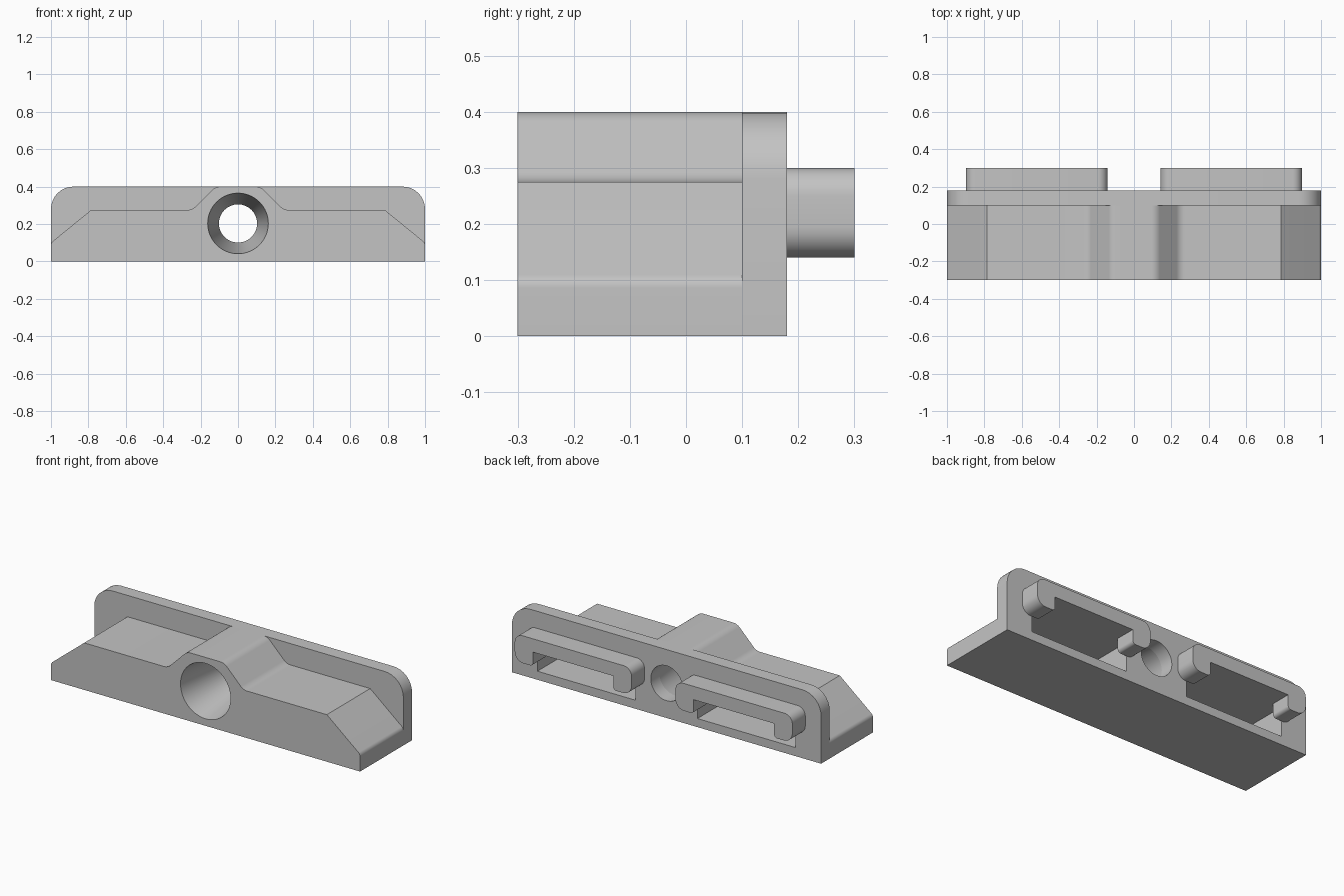
import bpy, bmesh, math
from mathutils import Vector, Matrix

cube = bpy.data.objects.get("Cube")
if cube:
    bpy.data.objects.remove(cube, do_unlink=True)

grey = bpy.data.materials.new("light_grey")
grey.use_nodes = True
COLOUR = (0.55, 0.55, 0.55, 1)
grey.diffuse_color = COLOUR
grey.node_tree.nodes["Principled BSDF"].inputs["Base Color"].default_value = COLOUR


def rounded(corners, steps=8):
    """Turn (x, z, radius) corners into an outline with true arc fillets."""
    out = []
    for i, (x, z, r) in enumerate(corners):
        p = Vector((x, z))
        if r == 0:
            out.append(p)
            continue
        a = (Vector(corners[i - 1][:2]) - p).normalized()
        b = (Vector(corners[(i + 1) % len(corners)][:2]) - p).normalized()
        half = a.angle(b) / 2
        centre = p + (a + b).normalized() * (r / math.sin(half))
        start = p + a * (r / math.tan(half)) - centre
        end = p + b * (r / math.tan(half)) - centre
        sweep = start.angle_signed(end)
        for k in range(steps + 1):
            out.append(centre + Matrix.Rotation(-sweep * k / steps, 2) @ start)
    return out


def finish(name, bm):
    bmesh.ops.recalc_face_normals(bm, faces=bm.faces)
    mesh = bpy.data.meshes.new(name)
    bm.to_mesh(mesh)
    bm.free()
    mesh.materials.append(grey)
    ob = bpy.data.objects.new(name, mesh)
    bpy.context.collection.objects.link(ob)
    return ob


def extrude(name, corners, y0, y1):
    bm = bmesh.new()
    face = bm.faces.new([bm.verts.new((p.x, y0, p.y)) for p in rounded(corners)])
    geom = bmesh.ops.extrude_face_region(bm, geom=[face])["geom"]
    verts = [g for g in geom if isinstance(g, bmesh.types.BMVert)]
    bmesh.ops.translate(bm, verts=verts, vec=(0, y1 - y0, 0))
    if not any(len(f.verts) == len(face.verts) and f.calc_center_median().y < y0 + 1e-5
               for f in bm.faces):
        bm.faces.new(face.verts)
    return finish(name, bm)


def bore(name, y0, y1, r0, r1):
    bm = bmesh.new()
    place = Matrix.Translation((0, (y0 + y1) / 2, 0.203)) @ Matrix.Rotation(math.pi / 2, 4, 'X')
    bmesh.ops.create_cone(bm, cap_ends=True, segments=64, radius1=r1, radius2=r0,
                          depth=y1 - y0, matrix=place)
    return finish(name, bm)


def cut(ob, cutter):
    cutter.hide_render = True
    mod = ob.modifiers.new("cut", 'BOOLEAN')
    mod.operation, mod.solver, mod.object = 'DIFFERENCE', 'EXACT', cutter
    bpy.context.view_layer.objects.active = ob
    bpy.ops.object.modifier_apply(modifier=mod.name)


def mirror(half):
    return half + [(-x, z, r) for x, z, r in reversed(half)]


# Front body: flat shoulders, sloping ends and a raised middle
body = extrude("front_body", mirror([
    (1, 0, 0), (1, 0.1, 0.03), (0.785, 0.275, 0),
    (0.245, 0.275, 0.06), (0.12, 0.4, 0.06)]), -0.3, 0.1)

# Back plate with rounded top corners
plate = extrude("back_plate", mirror([(1, 0, 0), (1, 0.4, 0.12)]), 0.1, 0.18)

# Tapered bore through the body, straight bore through the plate
tools = [bore("taper_cutter", -0.32, 0.12, 0.165, 0.099),
         bore("bore_cutter", 0.08, 0.2, 0.102, 0.102)]
cut(body, tools[0])
cut(plate, tools[1])

parts = [body, plate]
for side, s in (("left", 1), ("right", -1)):
    # Pocket running through the plate into the body
    pocket = extrude(side + "_pocket_cutter", [
        (s * x, z, 0) for x, z in ((0.2, 0.05), (0.835, 0.05), (0.835, 0.222), (0.2, 0.222))],
        -0.15, 0.2)
    cut(body, pocket)
    cut(plate, pocket)
    tools.append(pocket)

    # Hook: a bar with a short leg turned down at each end
    half = [(0.26, 0.222, 0), (0.26, 0.14, 0.02), (0.378, 0.14, 0.055), (0.378, 0.3, 0.05)]
    parts.append(extrude(side + "_hook", [(x + s * 0.52, z, r) for x, z, r in mirror(half)],
                         0.18, 0.3))

for tool in tools:
    bpy.data.objects.remove(tool, do_unlink=True)

# Smooth the arcs and keep the edges sharp
bpy.ops.object.select_all(action='DESELECT')
for ob in parts:
    ob.select_set(True)
bpy.context.view_layer.objects.active = body
bpy.ops.object.shade_smooth_by_angle(angle=math.radians(25))
